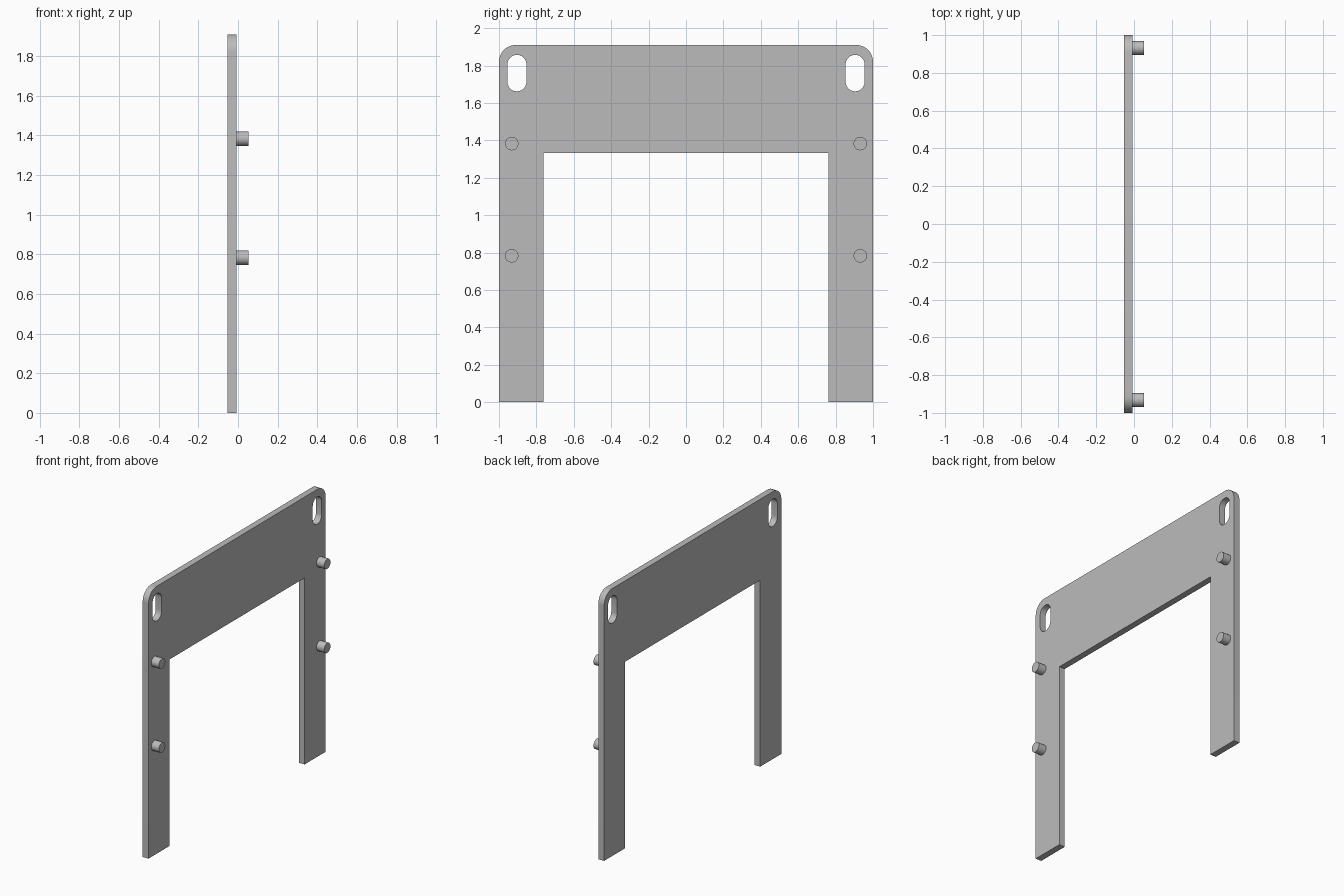
import bpy
from math import cos, sin, pi, radians

cube = bpy.data.objects.get("Cube")
if cube:
    bpy.data.objects.remove(cube, do_unlink=True)

HALF_DEPTH = 0.053      # overall half extent in x
PLATE_FACE = -0.007     # plate surface that carries the pegs
HEIGHT = 1.91
CORNER = 0.09

grey = bpy.data.materials.new("plain grey")
grey.use_nodes = True
colour = (0.5, 0.5, 0.5, 1)
grey.diffuse_color = colour
grey.node_tree.nodes["Principled BSDF"].inputs["Base Color"].default_value = colour


def arc(cy, cz, r, start, end, steps=12):
    """Points along an arc, angles in degrees."""
    angles = [radians(start + (end - start) * i / steps) for i in range(steps + 1)]
    return [(cy + r * cos(a), cz + r * sin(a)) for a in angles]


def slot(cy, low, high, r):
    """Upright rounded slot outline."""
    return arc(cy, high - r, r, 0, 180) + arc(cy, low + r, r, 180, 360)


def finish(obj, name):
    obj.name = obj.data.name = name
    obj.data.materials.clear()
    obj.data.materials.append(grey)
    bpy.ops.object.select_all(action="DESELECT")
    obj.select_set(True)
    bpy.context.view_layer.objects.active = obj
    bpy.ops.object.shade_smooth_by_angle(angle=radians(30))


# Plate: arch outline with rounded top corners and two slots
outline = [(-1, 0), (-0.762, 0), (-0.762, 1.332), (0.762, 1.332), (0.762, 0), (1, 0)]
outline += arc(1 - CORNER, HEIGHT - CORNER, CORNER, 0, 90)
outline += arc(CORNER - 1, HEIGHT - CORNER, CORNER, 90, 180)
loops = [outline] + [slot(side * 0.904, 1.662, 1.857, 0.051) for side in (-1, 1)]

curve = bpy.data.curves.new("arch_plate", "CURVE")
curve.dimensions = "2D"
curve.fill_mode = "BOTH"
curve.extrude = (PLATE_FACE + HALF_DEPTH) / 2
for points in loops:
    spline = curve.splines.new("POLY")
    spline.points.add(len(points) - 1)
    for target, (y, z) in zip(spline.points, points):
        target.co = (y, z, 0, 1)
    spline.use_cyclic_u = True
plate = bpy.data.objects.new("arch_plate", curve)
bpy.context.collection.objects.link(plate)
plate.rotation_euler = (pi / 2, 0, pi / 2)
plate.location.x = (PLATE_FACE - HALF_DEPTH) / 2
bpy.ops.object.select_all(action="DESELECT")
plate.select_set(True)
bpy.context.view_layer.objects.active = plate
bpy.ops.object.convert(target="MESH")
finish(bpy.context.object, "arch_plate")

# Pegs: two on each leg
for side, side_name in ((-1, "front"), (1, "back")):
    for z, level in ((0.783, "lower"), (1.383, "upper")):
        bpy.ops.mesh.primitive_cylinder_add(
            vertices=32, radius=0.036, depth=HALF_DEPTH - PLATE_FACE,
            location=((HALF_DEPTH + PLATE_FACE) / 2, side * 0.932, z),
            rotation=(0, pi / 2, 0))
        finish(bpy.context.object, f"{side_name}_{level}_peg")
